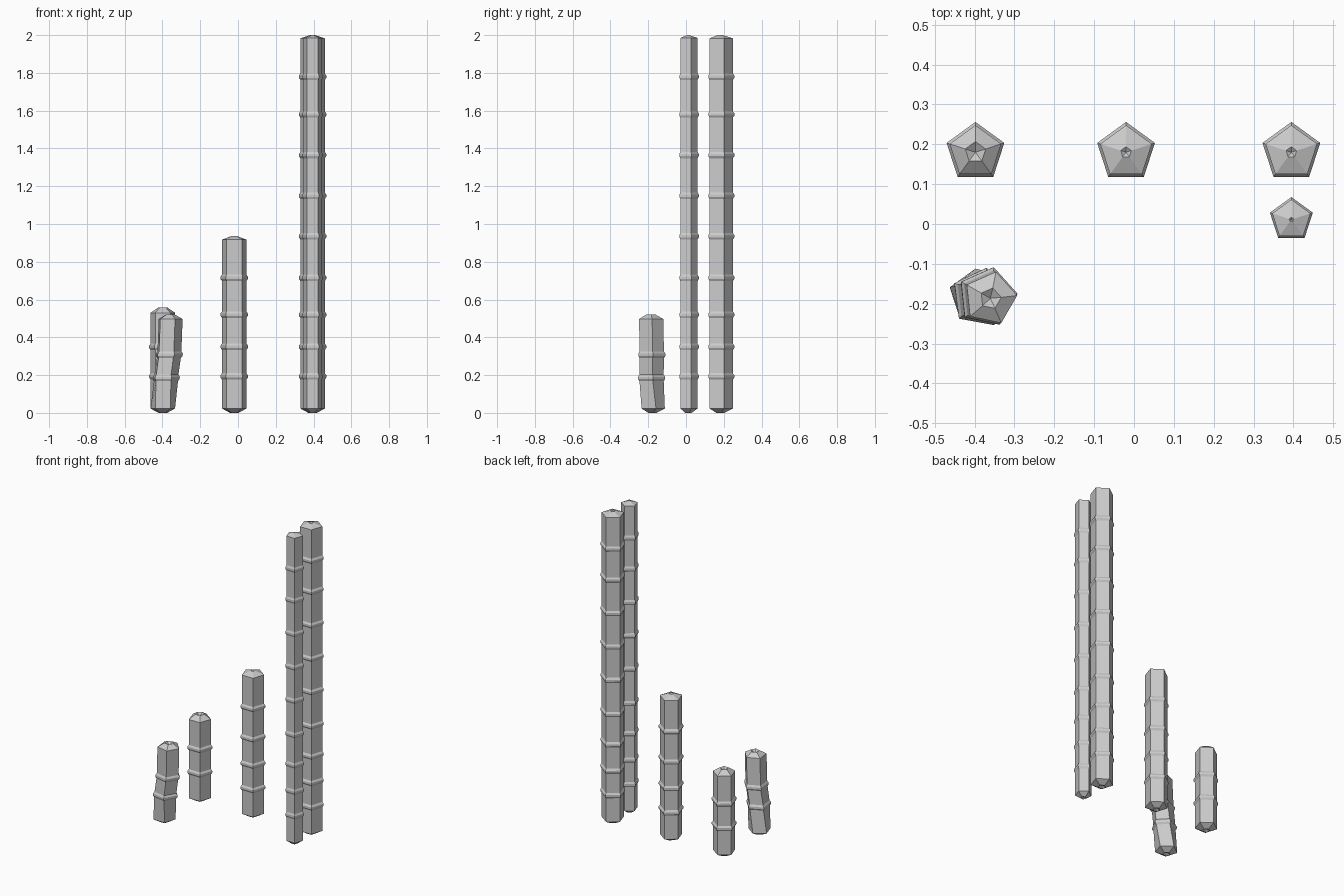
import bpy, bmesh
from math import sin, cos, pi, radians

if "Cube" in bpy.data.objects:
    bpy.data.objects.remove(bpy.data.objects["Cube"])

SIDES = 5
RINGS = [0.193, 0.35, 0.52, 0.715, 0.935, 1.15, 1.365, 1.58, 1.78]


def lerp_path(path, z):
    # path entries: z, x offset, y offset, twist in degrees
    if z <= path[0][0]:
        return path[0][1:]
    for a, b in zip(path, path[1:]):
        if z <= b[0]:
            t = (z - a[0]) / (b[0] - a[0])
            return [p + (q - p) * t for p, q in zip(a[1:], b[1:])]
    return path[-1][1:]


def stalk(name, x, y, r, shoulder, top, hole, rings, path=((0, 0, 0, 0),)):
    # profile from the bottom cap, through the joints, to the hollow top
    low_hole = r * 0.35
    prof = [(low_hole, 0.0), (r, 0.023)]
    for z in rings:
        prof += [(r, z - 0.017), (r * 1.12, z - 0.006),
                 (r * 1.12, z + 0.006), (r, z + 0.017)]
    prof += [(r, shoulder), (hole, top)]

    bm = bmesh.new()
    loops = []
    for rad, z in prof:
        dx, dy, tw = lerp_path(path, z)
        loops.append([bm.verts.new((x + dx + rad * cos(a), y + dy + rad * sin(a), z))
                      for a in (pi / 2 + radians(tw) + 2 * pi * i / SIDES
                                for i in range(SIDES))])
    for lo, hi in zip(loops, loops[1:]):
        for i in range(SIDES):
            j = (i + 1) % SIDES
            bm.faces.new((lo[i], lo[j], hi[j], hi[i]))
    # recessed centres of both caps
    for loop, z in ((loops[0], 0.01), (loops[-1], top - hole * 0.6)):
        dx, dy, _ = lerp_path(path, z)
        c = bm.verts.new((x + dx, y + dy, z))
        for i in range(SIDES):
            bm.faces.new((loop[i], loop[(i + 1) % SIDES], c))
    bmesh.ops.recalc_face_normals(bm, faces=bm.faces)
    me = bpy.data.meshes.new(name)
    bm.to_mesh(me)
    bm.free()
    ob = bpy.data.objects.new(name, me)
    bpy.context.collection.objects.link(ob)
    return ob


# straight stalks
stalk("tall_stalk", 0.395, 0.18, 0.068, 1.983, 2.0, 0.014, RINGS)
stalk("thin_tall_stalk", 0.395, 0.011, 0.0505, 1.985, 2.0, 0.006, RINGS)
stalk("medium_stalk", -0.02, 0.18, 0.068, 0.917, 0.937, 0.014, RINGS[:4])
stalk("short_stalk", -0.398, 0.18, 0.068, 0.53, 0.557, 0.027, RINGS[:2])

# bent and twisted stalk
stalk("bent_stalk", -0.398, -0.18, 0.068, 0.497, 0.52, 0.027, [0.185, 0.308],
      path=((0.023, 0, 0, 0), (0.168, 0.013, -0.005, -10), (0.202, 0.015, -0.005, -11),
            (0.308, 0.03, -0.003, -12), (0.52, 0.038, -0.007, -12)))
